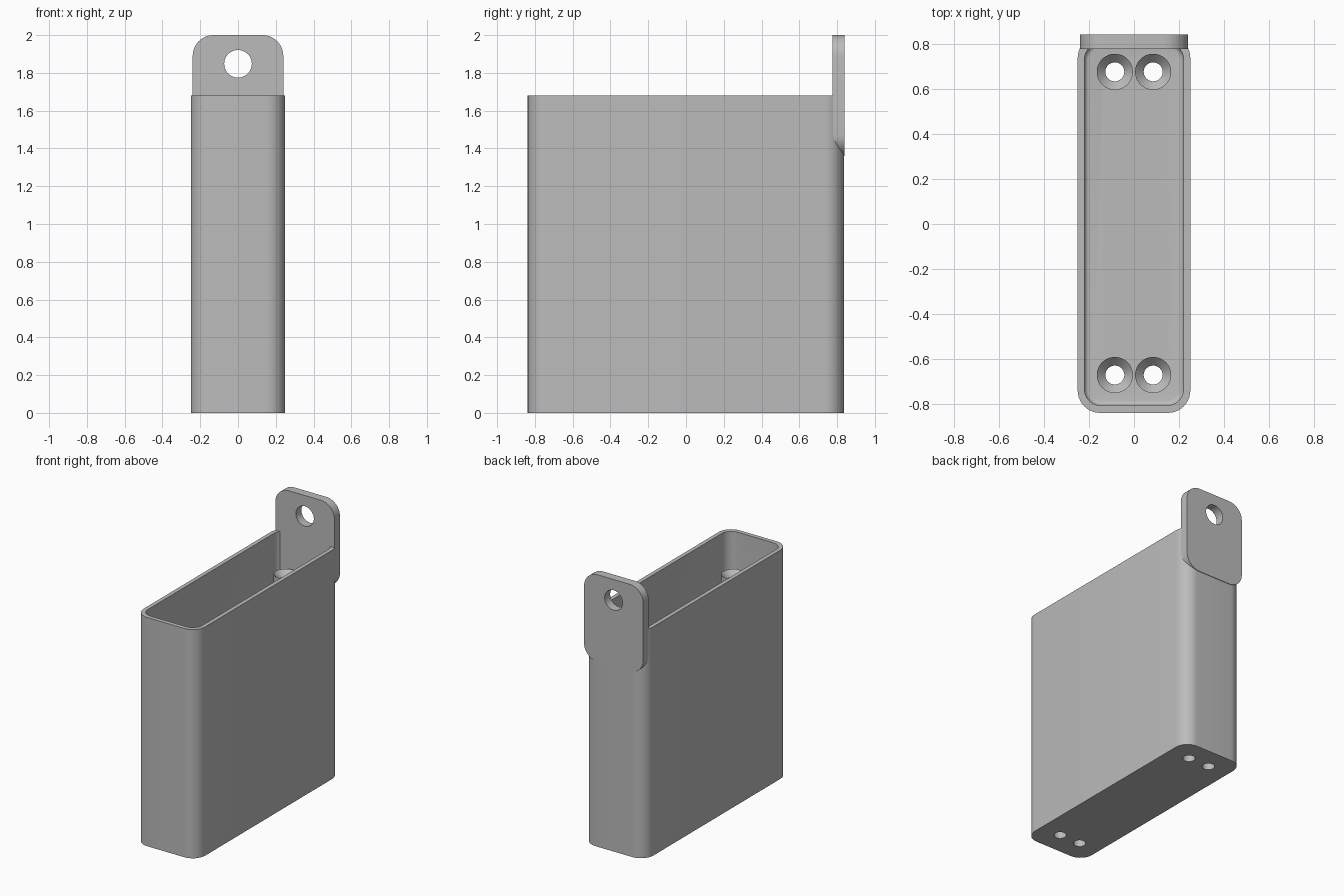
import bpy, bmesh, math
from mathutils import Matrix

if "Cube" in bpy.data.objects:
    bpy.data.objects.remove(bpy.data.objects["Cube"], do_unlink=True)

grey = bpy.data.materials.new("matte_grey")
grey.use_nodes = True
COLOUR = (0.5, 0.5, 0.5, 1)
grey.diffuse_color = COLOUR
grey.node_tree.nodes["Principled BSDF"].inputs["Base Color"].default_value = COLOUR


def finish(name, bm):
    bmesh.ops.recalc_face_normals(bm, faces=bm.faces[:])
    mesh = bpy.data.meshes.new(name)
    bm.to_mesh(mesh)
    bm.free()
    mesh.materials.append(grey)
    obj = bpy.data.objects.new(name, mesh)
    bpy.context.collection.objects.link(obj)
    return obj


def rounded_block(name, low, high, axis, radius, floor_radius=0):
    """Block whose edges along one axis are rounded; the base rim optionally too."""
    bm = bmesh.new()
    bmesh.ops.create_cube(bm, size=1)
    for v in bm.verts:
        v.co = [(a + b) / 2 + c * (b - a) for a, b, c in zip(low, high, v.co)]
    along = [e for e in bm.edges
             if abs(e.verts[0].co[axis] - e.verts[1].co[axis]) > 1e-4]
    bmesh.ops.bevel(bm, geom=along, offset=radius, segments=10, profile=0.5,
                    affect='EDGES', clamp_overlap=True)
    if floor_radius:
        rim = [e for e in bm.edges if all(abs(v.co.z - low[2]) < 1e-4 for v in e.verts)]
        bmesh.ops.bevel(bm, geom=rim, offset=floor_radius, segments=4, profile=0.5,
                        affect='EDGES', clamp_overlap=True)
    return finish(name, bm)


def rod(name, centre, radius, length, turn=0):
    bm = bmesh.new()
    place = Matrix.Translation(centre) @ Matrix.Rotation(turn, 4, 'X')
    bmesh.ops.create_cone(bm, cap_ends=True, segments=48, radius1=radius,
                          radius2=radius, depth=length, matrix=place)
    return finish(name, bm)


def cut(target, cutter):
    mod = target.modifiers.new("cut", 'BOOLEAN')
    mod.operation = 'DIFFERENCE'
    mod.solver = 'EXACT'
    mod.object = cutter
    bpy.context.view_layer.objects.active = target
    bpy.ops.object.modifier_apply(modifier=mod.name)
    bpy.data.objects.remove(cutter, do_unlink=True)


def lathe(name, x, y, profile, segments=48):
    """Closed ring section spun around a vertical axis."""
    bm = bmesh.new()
    rings = []
    for i in range(segments):
        a = 2 * math.pi * i / segments
        rings.append([bm.verts.new((x + r * math.cos(a), y + r * math.sin(a), z))
                      for r, z in profile])
    n = len(profile)
    for i in range(segments):
        p, q = rings[i], rings[(i + 1) % segments]
        for j in range(n):
            k = (j + 1) % n
            bm.faces.new((p[j], q[j], q[k], p[k]))
    return finish(name, bm)


# Deep open box with rounded corners and a filleted floor
FLOOR = 0.06
box = rounded_block("open_box", (-0.25, -0.838, 0), (0.25, 0.836, 1.68), 2, 0.1)
cut(box, rounded_block("cavity", (-0.22, -0.806, FLOOR), (0.22, 0.804, 2), 2, 0.075, 0.022))

# Screw holes through the floor, each with a funnel-topped sleeve
BORE, HEAD, TOP = 0.042, 0.08, 1.44
parts = [box]
for y, end in ((-0.67, "front"), (0.675, "back")):
    for x, side in ((-0.085, "right"), (0.085, "left")):
        cut(box, rod("hole", (x, y, 0), BORE, 0.4))
        parts.append(lathe(f"{end}_{side}_screw_sleeve", x, y,
                           [(HEAD, FLOOR - 0.01), (HEAD, TOP),
                            (BORE, TOP - 0.04), (BORE, FLOOR - 0.01)]))

# Hanging plate on the back wall
plate = rounded_block("hanging_plate", (-0.24, 0.776, 1.36), (0.24, 0.84, 2), 1, 0.11)
cut(plate, rod("hole", (0, 0.8, 1.848), 0.073, 0.4, math.pi / 2))
parts.append(plate)

# Smooth curved faces, keep crisp edges
bpy.ops.object.select_all(action='DESELECT')
for obj in parts:
    obj.select_set(True)
bpy.context.view_layer.objects.active = box
bpy.ops.object.shade_smooth_by_angle(angle=math.radians(30))
